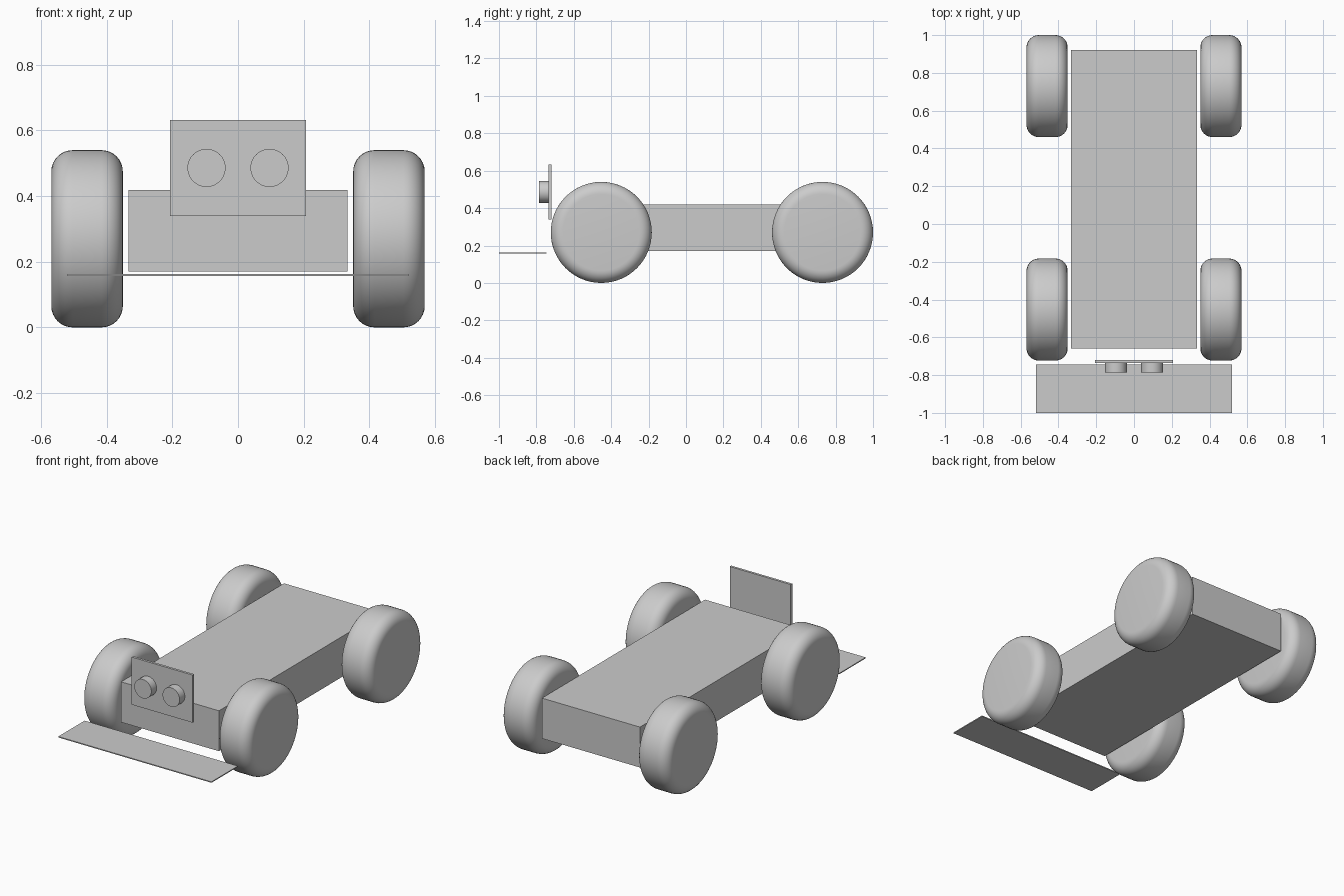
import bpy
import bmesh
import math
from mathutils import Matrix

cube = bpy.data.objects.get("Cube")
if cube:
    bpy.data.objects.remove(cube, do_unlink=True)

# One plain grey for the whole model
GREY = (0.6, 0.6, 0.6, 1.0)
grey = bpy.data.materials.new("plain_grey")
grey.use_nodes = True
grey.diffuse_color = GREY
grey.node_tree.nodes["Principled BSDF"].inputs["Base Color"].default_value = GREY


def add_object(name, bm, smooth=False):
    mesh = bpy.data.meshes.new(name)
    bm.to_mesh(mesh)
    bm.free()
    mesh.materials.append(grey)
    obj = bpy.data.objects.new(name, mesh)
    bpy.context.collection.objects.link(obj)
    if smooth:
        bpy.ops.object.select_all(action='DESELECT')
        obj.select_set(True)
        bpy.context.view_layer.objects.active = obj
        bpy.ops.object.shade_smooth_by_angle(angle=math.radians(30))
    return obj


def add_box(name, half_width, y, z):
    """Box centred on x, spanning the y and z ranges."""
    bm = bmesh.new()
    size = (2 * half_width, y[1] - y[0], z[1] - z[0])
    centre = (0, sum(y) / 2, sum(z) / 2)
    bmesh.ops.create_cube(bm, size=1, matrix=Matrix.Translation(centre) @ Matrix.Diagonal((*size, 1)))
    return add_object(name, bm)


def add_disc(name, centre, radius, depth, axis, rounding=0):
    """Cylinder along the x or y axis, with optional rounded rims."""
    bm = bmesh.new()
    bmesh.ops.create_cone(bm, cap_ends=True, segments=64, radius1=radius, radius2=radius, depth=depth)
    if rounding:
        rims = [e for e in bm.edges if abs(e.verts[0].co.z - e.verts[1].co.z) < depth / 2]
        bmesh.ops.bevel(bm, geom=rims, offset=rounding, segments=8, profile=0.5, affect='EDGES')
    turn = Matrix.Rotation(math.pi / 2, 4, 'Y' if axis == 'x' else 'X')
    bm.transform(Matrix.Translation(centre) @ turn)
    return add_object(name, bm, smooth=True)


# Chassis, front bumper plate and upright sensor board
add_box("chassis", 0.333, (-0.66, 0.922), (0.17, 0.418))
add_box("bumper_plate", 0.52, (-1.0, -0.745), (0.156, 0.162))
add_box("sensor_board", 0.207, (-0.735, -0.72), (0.34, 0.632))

# Wheels and sensor barrels on both sides
for side, sign in (("left", 1), ("right", -1)):
    for end, y in (("front", -0.453), ("rear", 0.73)):
        add_disc(f"{end}_{side}_wheel", (sign * 0.46, y, 0.27), 0.27, 0.218, 'x', 0.065)
    add_disc(f"{side}_sensor", (sign * 0.096, -0.76, 0.486), 0.058, 0.052, 'y')
